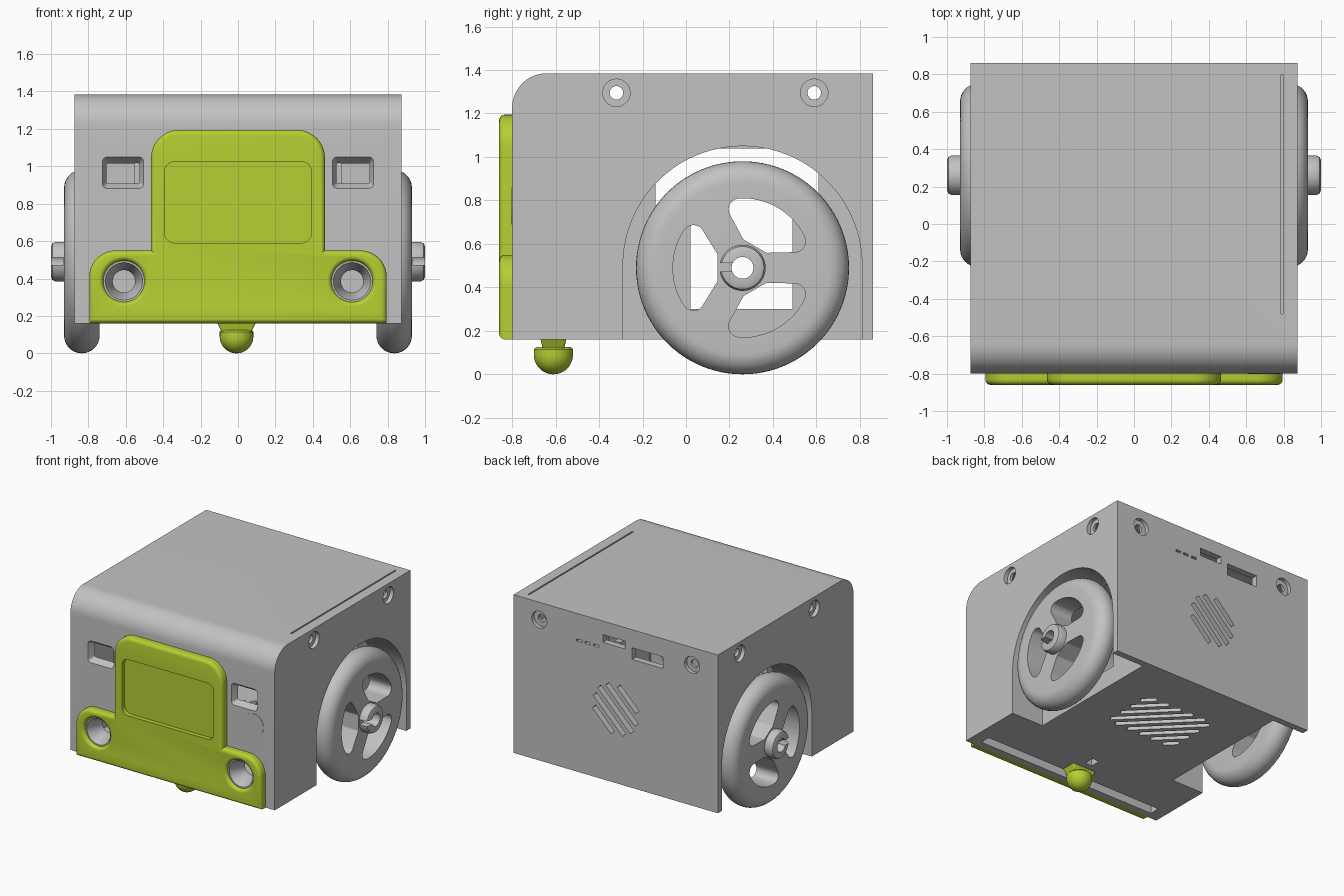
import bpy, bmesh, math
from math import sin, cos, pi, sqrt
from mathutils import Vector

if "Cube" in bpy.data.objects:
    bpy.data.objects.remove(bpy.data.objects["Cube"])


def material(name, col):
    m = bpy.data.materials.new(name)
    m.diffuse_color = (*col, 1)
    m.use_nodes = True
    m.node_tree.nodes["Principled BSDF"].inputs["Base Color"].default_value = m.diffuse_color
    return m


GREY = material("light grey plastic", (0.54, 0.54, 0.54))
GREEN = material("lime green plastic", (0.47, 0.62, 0.033))


def finish(name, bm, mat):
    bmesh.ops.remove_doubles(bm, verts=bm.verts, dist=1e-5)
    bmesh.ops.recalc_face_normals(bm, faces=bm.faces)
    me = bpy.data.meshes.new(name)
    bm.to_mesh(me)
    bm.free()
    ob = bpy.data.objects.new(name, me)
    bpy.context.collection.objects.link(ob)
    if mat:
        me.materials.append(mat)
    return ob


def place(axis, u, v, h):
    return {'x': (h, u, v), 'y': (u, h, v), 'z': (u, v, h)}[axis]


def prism(name, axis, a, b, pts, mat=None, pts_b=None, bevel=0):
    """Extrude an outline along an axis; pts_b gives a different end outline."""
    bm = bmesh.new()
    A = [bm.verts.new(place(axis, u, v, a)) for u, v in pts]
    B = [bm.verts.new(place(axis, u, v, b)) for u, v in (pts_b or pts)]
    n = len(A)
    cap = bm.faces.new(A)
    bm.faces.new(B)
    for i in range(n):
        bm.faces.new((A[i], A[(i + 1) % n], B[(i + 1) % n], B[i]))
    if bevel:
        bmesh.ops.recalc_face_normals(bm, faces=bm.faces)
        bmesh.ops.bevel(bm, geom=list(cap.edges), offset=bevel, segments=5,
                        profile=0.5, affect='EDGES')
    return finish(name, bm, mat)


def rounded(corners, seg=10):
    """Fillet a list of (u, v, radius) corners."""
    out, n = [], len(corners)
    for i, (u, v, r) in enumerate(corners):
        p = Vector((u, v))
        if not r:
            out.append((u, v))
            continue
        d0 = (Vector(corners[i - 1][:2]) - p).normalized()
        d1 = (Vector(corners[(i + 1) % n][:2]) - p).normalized()
        half = d0.angle(d1) / 2
        c = p + (d0 + d1).normalized() * (r / sin(half))
        s = p + d0 * (r / math.tan(half)) - c
        e = p + d1 * (r / math.tan(half)) - c
        sweep = pi - 2 * half
        for k in range(seg + 1):
            t = k / seg
            q = c + (s * sin((1 - t) * sweep) + e * sin(t * sweep)) / sin(sweep)
            out.append((q.x, q.y))
    return out


def rect(u0, u1, v0, v1, r=0):
    return rounded([(u0, v0, r), (u1, v0, r), (u1, v1, r), (u0, v1, r)], 6)


def lathe(name, axis, cu, cv, profile, mat=None, seg=64):
    """Spin a closed (radius, height) profile round an axis."""
    bm = bmesh.new()
    rows = [[bm.verts.new(place(axis, cu + r * cos(2 * pi * k / seg),
                                cv + r * sin(2 * pi * k / seg), h))
             for k in range(seg)] for r, h in profile]
    for i in range(len(rows)):
        p, q = rows[i - 1], rows[i]
        if profile[i - 1][0] == 0 and profile[i][0] == 0:
            continue
        for k in range(seg):
            j = (k + 1) % seg
            bm.faces.new((p[k], p[j], q[j], q[k]))
    return finish(name, bm, mat)


def cyl(axis, cu, cv, r, a, b, name="cutter", mat=None, seg=40):
    return lathe(name, axis, cu, cv, [(0, a), (r, a), (r, b), (0, b)], mat, seg)


def cut(ob, *cutters):
    for c in cutters:
        c.hide_render = True
        m = ob.modifiers.new("cut", 'BOOLEAN')
        m.operation, m.solver, m.object = 'DIFFERENCE', 'EXACT', c
        bpy.context.view_layer.objects.active = ob
        bpy.ops.object.modifier_apply(modifier=m.name)
        bpy.data.objects.remove(c)


def slot(axis, cu, cv, a, b, d, off, t0, t1, w):
    """Slanted vent slot running along direction d, shifted sideways by off."""
    n = (-d[1], d[0])
    return prism("cutter", axis, a, b,
                 [(cu + d[0] * t + n[0] * o, cv + d[1] * t + n[1] * o)
                  for t, o in ((t0, off - w), (t1, off - w), (t1, off + w), (t0, off + w))])


# Body: hollow box with a rounded front top edge
body = prism("body", 'x', -0.875, 0.875, rounded(
    [(-0.8, 0.16, 0), (0.86, 0.16, 0), (0.86, 1.385, 0), (-0.8, 1.385, 0.16)], 16), GREY)
cut(body,
    prism("cutter", 'x', -0.55, 0.55, rounded(
        [(-0.75, 0.21, 0), (0.81, 0.21, 0), (0.81, 1.335, 0), (-0.75, 1.335, 0.11)])),
    prism("cutter", 'x', -0.825, 0.825, rounded(
        [(-0.748, 0.212, 0), (-0.345, 0.212, 0), (-0.345, 1.1, 0), (0.808, 1.1, 0),
         (0.808, 1.333, 0), (-0.748, 1.333, 0.11)])))

# Arched wheel wells and the openings in their inner walls
arch = [(0.26 + 0.55 * cos(pi * k / 40), 0.5 + 0.55 * sin(pi * k / 40)) for k in range(41)]
for s in (-1, 1):
    cut(body, prism("cutter", 'x', s * 0.6, s * 0.95, arch + [(-0.29, 0.1), (0.81, 0.1)]))
cut(body, prism("cutter", 'x', -0.61, 0.61, [
    (0.02, 0.3), (0.49, 0.3), (0.49, 0.78), (0.61, 0.78),
    (0.61, 1.04), (-0.14, 1.04), (-0.14, 0.78), (0.02, 0.78)]))

# Front eye windows, lamp openings, side and rear screw holes
for s in (-1, 1):
    cut(body,
        prism("cutter", 'y', -0.81, -0.74, rect(s * 0.615 - 0.115, s * 0.615 + 0.115, 0.877, 1.057, 0.03),
              pts_b=rect(s * 0.615 - 0.085, s * 0.615 + 0.085, 0.912, 1.01, 0.006)),
        cyl('y', s * 0.61, 0.385, 0.10, -0.9, -0.7),
        cyl('y', s * 0.655, 1.25, 0.065, 0.83, 0.9),
        cyl('y', s * 0.655, 1.25, 0.03, 0.7, 0.9))
    for y in (-0.32, 0.59):
        cut(body, cyl('x', y, 1.295, 0.063, s * 0.845, s * 0.9),
            cyl('x', y, 1.295, 0.031, s * 0.7, s * 0.9))

# Rear ports, status slits and round vent
for x0, x1, z0, z1 in ((-0.405, -0.14, 1.155, 1.245), (-0.08, 0.11, 1.22, 1.28),
                       (0.29, 0.335, 1.17, 1.187), (0.22, 0.265, 1.17, 1.187),
                       (0.145, 0.19, 1.17, 1.187)):
    cut(body, prism("cutter", 'y', 0.75, 0.9, rect(x0, x1, z0, z1)))
Q = sqrt(0.5)
for k in range(-2, 3):
    h = sqrt(0.2 ** 2 - (abs(k) * 0.075 + 0.015) ** 2)
    cut(body, slot('y', 0, 0.73, 0.75, 0.9, (Q, Q), k * 0.075, -h, h, 0.02))

# Floor vent, front floor slot, small mount slot
for k in range(-4, 5):
    o = k * 0.078
    cut(body, slot('z', 0, 0.285, 0.1, 0.3, (Q, -Q), o,
                   max(-0.42 - o, o - 0.318), min(0.42 - o, o + 0.318), 0.02))
cut(body, prism("cutter", 'z', 0.1, 0.3, rect(-0.78, 0.78, -0.745, -0.665)),
    prism("cutter", 'z', 0.1, 0.3, rect(-0.03, 0.03, -0.5, -0.42)),
    # thin groove in the roof
    prism("cutter", 'z', 1.37, 1.5, rect(0.785, 0.796, -0.48, 0.8)))

# Flush round button on the front
button = cyl('y', 0.695, 0.775, 0.085, -0.803, -0.79, "front_button", GREY, 48)

# Green front panel with stepped outline, screen recess and lamp holes
grille = prism("front_panel", 'y', -0.86, -0.8, rounded(
    [(-0.795, 0.16, 0), (0.795, 0.16, 0), (0.795, 0.55, 0.14), (0.465, 0.55, 0),
     (0.465, 1.195, 0.15), (-0.465, 1.195, 0.15), (-0.465, 0.55, 0), (-0.795, 0.55, 0.14)]),
    GREEN, bevel=0.028)
cut(grille, prism("cutter", 'y', -0.9, -0.825, rect(-0.393, 0.393, 0.59, 1.025, 0.055)))
lip = [(0.11 + 0.026 * (1 - cos(pi / 2 * k / 5)), -0.834 - 0.0265 * sin(pi / 2 * k / 5))
       for k in range(6)]
objs = [body, button, grille]
for s, side in ((-1, "left"), (1, "right")):
    cut(grille, lathe("cutter", 'y', s * 0.61, 0.385,
                      [(0, -0.75), (0.11, -0.75)] + lip + [(0.136, -0.9), (0, -0.9)]))
    # Headlamp funnel
    objs.append(lathe(side + "_headlamp", 'y', s * 0.61, 0.385,
                      [(0.11, -0.835), (0.11, -0.8), (0.1, -0.8), (0.1, -0.7),
                       (0.06, -0.7), (0.06, -0.74), (0.1, -0.835)], GREY))

    # Wheel: rounded tyre, flat disc and hub in one lathe
    prof = [(0.05, 0.74)] + [(0.395 + 0.095 * cos(pi * (k / 16 - 0.5)),
                              0.835 + 0.095 * sin(pi * (k / 16 - 0.5))) for k in range(17)]
    prof += [(0.106, 0.93), (0.106, 0.975), (0.098, 0.993), (0.08, 1.0), (0.05, 1.0)]
    wheel = lathe(side + "_wheel", 'x', 0.26, 0.49, [(r, s * h) for r, h in prof], GREY, 96)
    for c in (60, 180, 300):
        # rounded sector opening between spokes
        polar = [(0.13, -28, 0.025), (0.33, -47, 0.05)] + \
                [(0.32, a, 0) for a in range(-28, 29, 4)] + [(0.33, 47, 0.05), (0.13, 28, 0.025)]
        pts = rounded([(0.26 + r * cos(math.radians(c + a)), 0.49 + r * sin(math.radians(c + a)), f)
                       for r, a, f in polar], 8)
        cut(wheel, prism("cutter", 'x', s * 0.6, s * 1.1, pts))
    cut(wheel, prism("cutter", 'x', s * 0.932, s * 1.1, rect(0.12, 0.25, 0.473, 0.512)))
    objs.append(wheel)

# Caster ball under the nose with its mounting block
ball = [(0.09 * sin(pi / 2 * k / 12), 0.09 - 0.09 * cos(pi / 2 * k / 12)) for k in range(13)]
objs.append(lathe("caster_ball", 'z', -0.008, -0.61,
                  ball + [(0.09, 0.115), (0.08, 0.125), (0, 0.125)], GREEN, 48))
objs.append(prism("caster_mount", 'z', 0.12, 0.165, rect(-0.09, 0.074, -0.66, -0.56, 0.01), GREEN,
                  pts_b=rect(-0.113, 0.097, -0.67, -0.55, 0.01)))

# Smooth curved surfaces, keep edges crisp
for ob in objs:
    bpy.ops.object.select_all(action='DESELECT')
    ob.select_set(True)
    bpy.context.view_layer.objects.active = ob
    bpy.ops.object.shade_smooth_by_angle(angle=math.radians(30))
